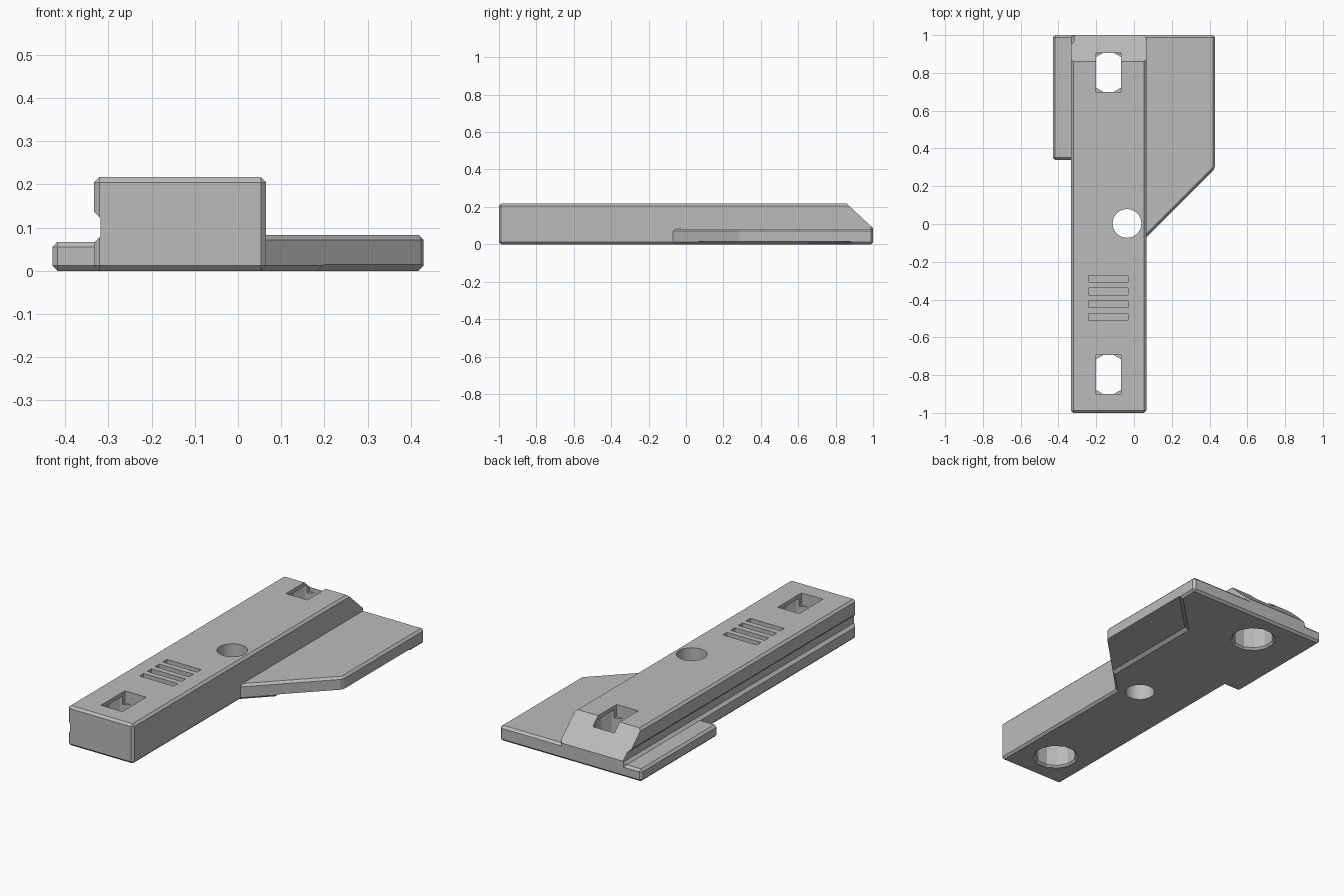
import bpy, bmesh, math
from mathutils import Matrix

cube = bpy.data.objects.get("Cube")
if cube:
    bpy.data.objects.remove(cube, do_unlink=True)

grey = bpy.data.materials.new("mid grey")
grey.use_nodes = True
grey.diffuse_color = (0.5, 0.5, 0.5, 1)
grey.node_tree.nodes["Principled BSDF"].inputs["Base Color"].default_value = (0.5, 0.5, 0.5, 1)

CHAMFER = 0.012
BACK = 1.0


def add_object(name, bm):
    bmesh.ops.recalc_face_normals(bm, faces=bm.faces)
    mesh = bpy.data.meshes.new(name)
    bm.to_mesh(mesh)
    bm.free()
    mesh.materials.append(grey)
    obj = bpy.data.objects.new(name, mesh)
    bpy.context.collection.objects.link(obj)
    return obj


def loft(name, low, high, chamfer=0):
    """Solid between two matching outlines of 3D points."""
    bm = bmesh.new()
    a = [bm.verts.new(p) for p in low]
    b = [bm.verts.new(p) for p in high]
    bm.faces.new(a[::-1])
    bm.faces.new(b)
    for i in range(len(a)):
        j = (i + 1) % len(a)
        bm.faces.new((a[i], a[j], b[j], b[i]))
    if chamfer:
        bmesh.ops.bevel(bm, geom=bm.edges[:], offset=chamfer, segments=1,
                        affect='EDGES', profile=0.5)
    return add_object(name, bm)


def slab(name, outline, z0, z1, chamfer=0):
    return loft(name, [(x, y, z0) for x, y in outline],
                [(x, y, z1) for x, y in outline], chamfer)


def box(name, x0, x1, y0, y1, z0, z1, chamfer=0):
    return slab(name, [(x0, y0), (x1, y0), (x1, y1), (x0, y1)], z0, z1, chamfer)


def cone(name, x, y, z0, z1, r0, r1, sides, turn=0):
    bm = bmesh.new()
    place = Matrix.Translation((x, y, (z0 + z1) / 2)) @ Matrix.Rotation(turn, 4, 'Z')
    bmesh.ops.create_cone(bm, cap_ends=True, segments=sides, radius1=r0,
                          radius2=r1, depth=z1 - z0, matrix=place)
    return add_object(name, bm)


def combine(target, tool, operation):
    """Apply a boolean and discard the tool."""
    mod = target.modifiers.new(operation, 'BOOLEAN')
    mod.operation, mod.solver, mod.object = operation, 'EXACT', tool
    graph = bpy.context.evaluated_depsgraph_get()
    mesh = bpy.data.meshes.new_from_object(target.evaluated_get(graph))
    target.modifiers.clear()
    target.data = mesh
    bpy.data.objects.remove(tool, do_unlink=True)


# Main bar
body = box("mount_body", -0.333, 0.065, -1, BACK, 0, 0.217, CHAMFER)

# Ramp cut across the back of the bar
ramp = [(0.86, 0.217), (1.04, 0.05), (1.04, 0.3), (0.77, 0.3)]
combine(body, loft("ramp_cutter", [(-0.5, y, z) for y, z in ramp],
                   [(0.5, y, z) for y, z in ramp]), 'DIFFERENCE')

# Groove along the bar's right side
groove = [(-0.36, 0.039), (-0.318, 0.081), (-0.318, 0.121), (-0.36, 0.163)]
combine(body, loft("groove_cutter", [(x, -1.1, z) for x, z in groove],
                   [(x, 1.1, z) for x, z in groove]), 'DIFFERENCE')

# Side plate with its diagonal edge, and the narrow flange opposite
plate = [(0, BACK), (0, -0.135), (0.065, -0.07), (0.43, 0.295), (0.43, BACK)]
plate.pop(2)
combine(body, slab("side_plate", plate, 0, 0.083, CHAMFER), 'UNION')
combine(body, box("flange", -0.43, -0.28, 0.34, BACK, 0, 0.067, CHAMFER), 'UNION')

# Shallow relief under the plate, open to its outer edges
relief_low = [(0.18, -0.2), (0.6, -0.2), (0.6, 1.08), (0.18, 0.66)]
relief_high = [(0.2, -0.2), (0.6, -0.2), (0.6, 1.05), (0.2, 0.65)]
combine(body, loft("relief_cutter", [(x, y, -0.001) for x, y in relief_low],
                   [(x, y, 0.015) for x, y in relief_high]), 'DIFFERENCE')

# Screw pockets: round bore below, narrow slot through the roof
for y in (-0.797, 0.803):
    tools = [
        cone("bore", -0.135, y, -0.01, 0.196, 0.107, 0.107, 12, math.radians(15)),
        cone("bore_rim", -0.135, y, -0.002, 0.013, 0.119, 0.105, 12, math.radians(15)),
        box("slot", -0.2, -0.07, y - 0.103, y + 0.103, 0.15, 0.3),
    ]
    for tool in tools:
        combine(body, tool, 'DIFFERENCE')

# Round through hole
combine(body, cone("hole", -0.037, 0.003, -0.1, 0.4, 0.076, 0.076, 32), 'DIFFERENCE')

# Four grip slits
for i in range(4):
    y = -0.29 - 0.067 * i
    combine(body, box("slit", -0.24, -0.033, y - 0.018, y + 0.018, 0.185, 0.3),
            'DIFFERENCE')

for face in body.data.polygons:
    face.use_smooth = False
    face.material_index = 0
